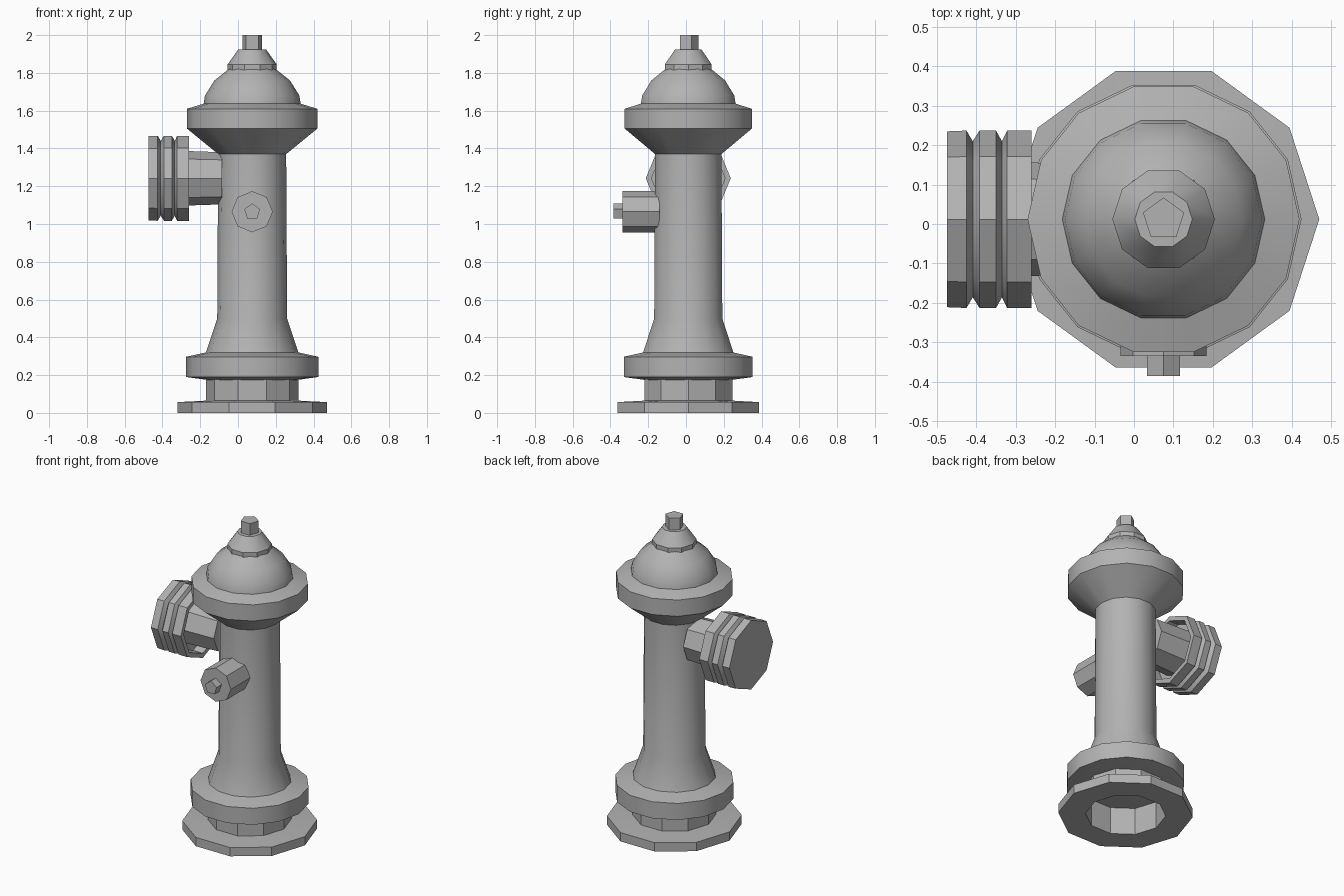
import bpy
import bmesh
from math import cos, sin, pi, radians
from mathutils import Matrix, Vector

old = bpy.data.objects.get("Cube")
if old:
    bpy.data.objects.remove(old, do_unlink=True)

metal = bpy.data.materials.new("grey metal")
metal.use_nodes = True
grey = (0.45, 0.45, 0.45, 1)
metal.diffuse_color = grey
metal.node_tree.nodes["Principled BSDF"].inputs["Base Color"].default_value = grey

AXIS_X, AXIS_Y = 0.075, 0.012
UP = Matrix.Identity(4)
SIDEWAYS = Matrix.Rotation(radians(-90), 4, "Y")   # local z points to -x
FORWARD = Matrix.Rotation(radians(90), 4, "X")     # local z points to -y


def lathe(name, profile, sides, origin=(AXIS_X, AXIS_Y, 0), turn=UP, phase=0.0):
    """Spin (radius, height) points round local z and cap both ends."""
    bm = bmesh.new()
    rings = []
    for r, h in profile:
        angles = [phase + 2 * pi * i / sides for i in range(sides)]
        rings.append([bm.verts.new((r * cos(a), r * sin(a), h)) for a in angles])
    for low, high in zip(rings, rings[1:]):
        for i in range(sides):
            j = (i + 1) % sides
            bm.faces.new((low[i], low[j], high[j], high[i]))
    bm.faces.new(rings[0][::-1])
    bm.faces.new(rings[-1])
    mesh = bpy.data.meshes.new(name)
    bm.to_mesh(mesh)
    bm.free()
    mesh.materials.append(metal)
    obj = bpy.data.objects.new(name, mesh)
    obj.matrix_world = Matrix.Translation(Vector(origin)) @ turn
    bpy.context.collection.objects.link(obj)
    bpy.ops.object.select_all(action="DESELECT")
    obj.select_set(True)
    bpy.context.view_layer.objects.active = obj
    bpy.ops.object.shade_smooth_by_angle(angle=radians(30))
    return obj


# Ground flange with a hollow neck
lathe("base_flange", [(0.235, 0.18), (0.235, 0), (0.395, 0), (0.395, 0.057),
                      (0.245, 0.065), (0.245, 0.18)], 10)

# Lower collar, flared foot and shaft
lathe("barrel", [(0.24, 0.175), (0.35, 0.19), (0.35, 0.297), (0.245, 0.32),
                 (0.185, 0.5), (0.18, 1.38)], 14)

# Upper collar and dome
lathe("bonnet", [(0.18, 1.37), (0.345, 1.505), (0.345, 1.61), (0.257, 1.637),
                 (0.25, 1.68), (0.2, 1.76), (0.125, 1.82)], 14)

# Top cap and its nut
lathe("top_cap", [(0.13, 1.815), (0.13, 1.845), (0.073, 1.925)], 10)
lathe("top_nut", [(0.055, 1.91), (0.055, 2.0)], 5, phase=pi / 2)

# Large side outlet: pipe and grooved cap with a recessed back
side = (0, AXIS_Y, 1.242)
lathe("side_pipe", [(0.138, 0.085), (0.147, 0.35)], 8, side, SIDEWAYS)
lathe("side_cap", [(0.195, 0.33), (0.195, 0.26), (0.225, 0.26), (0.225, 0.322),
                   (0.198, 0.335), (0.225, 0.35), (0.225, 0.392),
                   (0.198, 0.409), (0.225, 0.425), (0.223, 0.475)], 8, side, SIDEWAYS)

# Small front outlet and its nut
front = (AXIS_X, 0, 1.065)
lathe("front_outlet", [(0.109, 0.14), (0.109, 0.335)], 8, front, FORWARD)
lathe("front_nut", [(0.044, 0.32), (0.044, 0.385)], 5, front, FORWARD, pi / 2)
